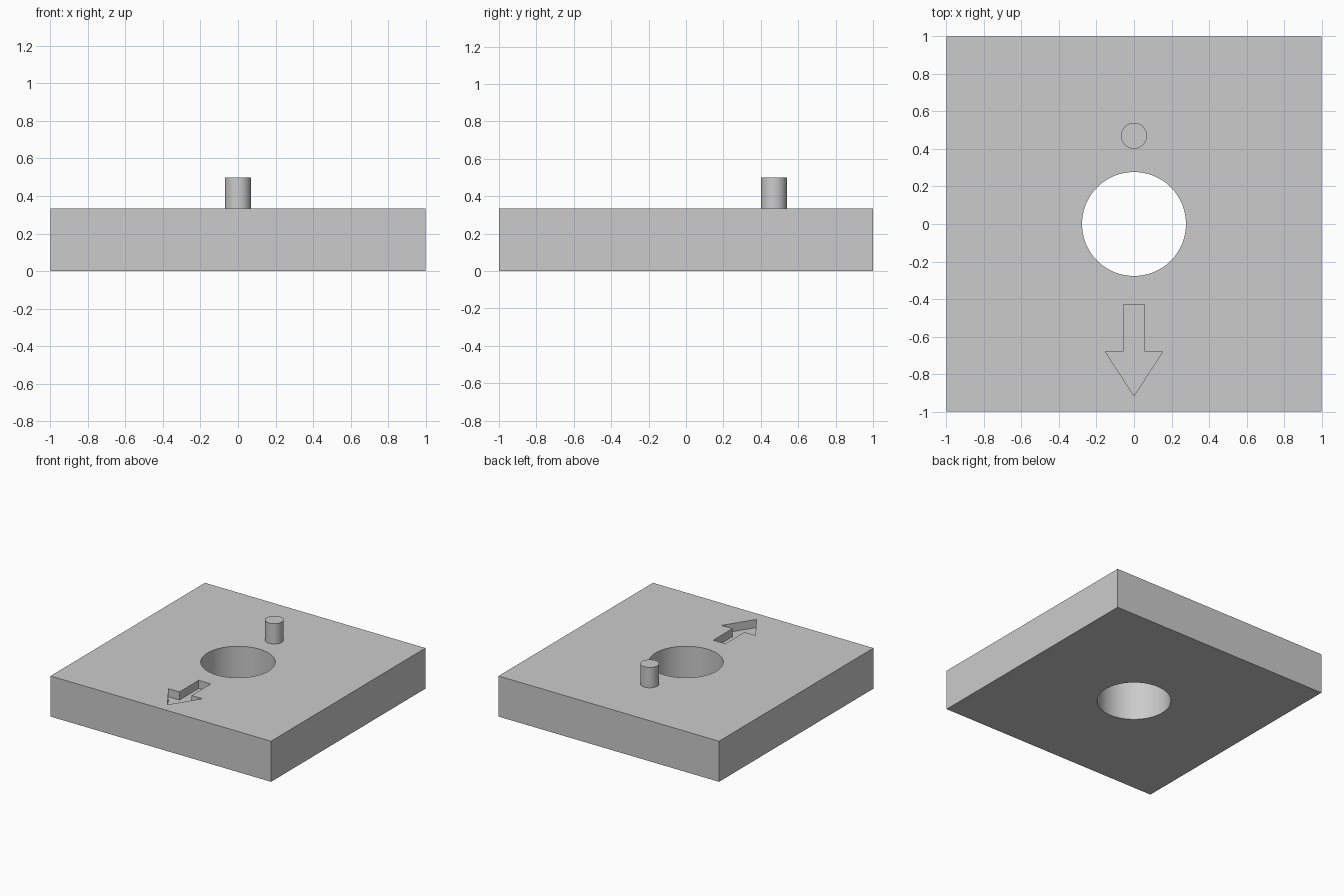
import bpy
import bmesh

cube = bpy.data.objects.get("Cube")
if cube:
    bpy.data.objects.remove(cube, do_unlink=True)

SIZE, THICK = 2.0, 0.333
ARROW_DEPTH = 0.067

grey = bpy.data.materials.new("plain grey")
grey.use_nodes = True
colour = (0.6, 0.6, 0.6, 1)
grey.diffuse_color = colour
grey.node_tree.nodes["Principled BSDF"].inputs["Base Color"].default_value = colour


def finish(obj, name):
    obj.name = obj.data.name = name
    obj.data.materials.clear()
    obj.data.materials.append(grey)
    return obj


def cylinder(name, radius, y, bottom, top):
    bpy.ops.mesh.primitive_cylinder_add(
        vertices=96, radius=radius, depth=top - bottom,
        location=(0, y, (bottom + top) / 2))
    return finish(bpy.context.object, name)


def prism(name, outline, bottom, top):
    """Extrude a flat outline straight up."""
    bm = bmesh.new()
    face = bm.faces.new([bm.verts.new((x, y, bottom)) for x, y in outline])
    result = bmesh.ops.extrude_face_region(bm, geom=[face])
    raised = [v for v in result["geom"] if isinstance(v, bmesh.types.BMVert)]
    bmesh.ops.translate(bm, verts=raised, vec=(0, 0, top - bottom))
    bmesh.ops.recalc_face_normals(bm, faces=bm.faces)
    mesh = bpy.data.meshes.new(name)
    bm.to_mesh(mesh)
    bm.free()
    obj = bpy.data.objects.new(name, mesh)
    bpy.context.collection.objects.link(obj)
    return finish(obj, name)


def activate(obj):
    bpy.ops.object.select_all(action='DESELECT')
    obj.select_set(True)
    bpy.context.view_layer.objects.active = obj


def cut(target, cutter):
    activate(target)
    mod = target.modifiers.new("cut", 'BOOLEAN')
    mod.operation = 'DIFFERENCE'
    mod.solver = 'EXACT'
    mod.object = cutter
    bpy.ops.object.modifier_apply(modifier=mod.name)
    bpy.data.objects.remove(cutter, do_unlink=True)


# Square base plate
h = SIZE / 2
plate = prism("base_plate", [(-h, -h), (h, -h), (h, h), (-h, h)], 0, THICK)

# Round hole through the middle
cut(plate, cylinder("hole_cutter", 0.277, 0, -0.1, THICK + 0.1))

# Sunken arrow pointing to the front
side = [(0.055, -0.43), (0.055, -0.68), (0.153, -0.68)]
arrow = side + [(0, -0.915)] + [(-x, y) for x, y in reversed(side)]
cut(plate, prism("arrow_cutter", arrow, THICK - ARROW_DEPTH, THICK + 0.1))

# Upright locating pin behind the hole
pin = cylinder("locating_pin", 0.069, 0.47, THICK - 0.02, 0.5)

for part in (plate, pin):
    activate(part)
    bpy.ops.object.shade_smooth_by_angle(angle=0.5)
